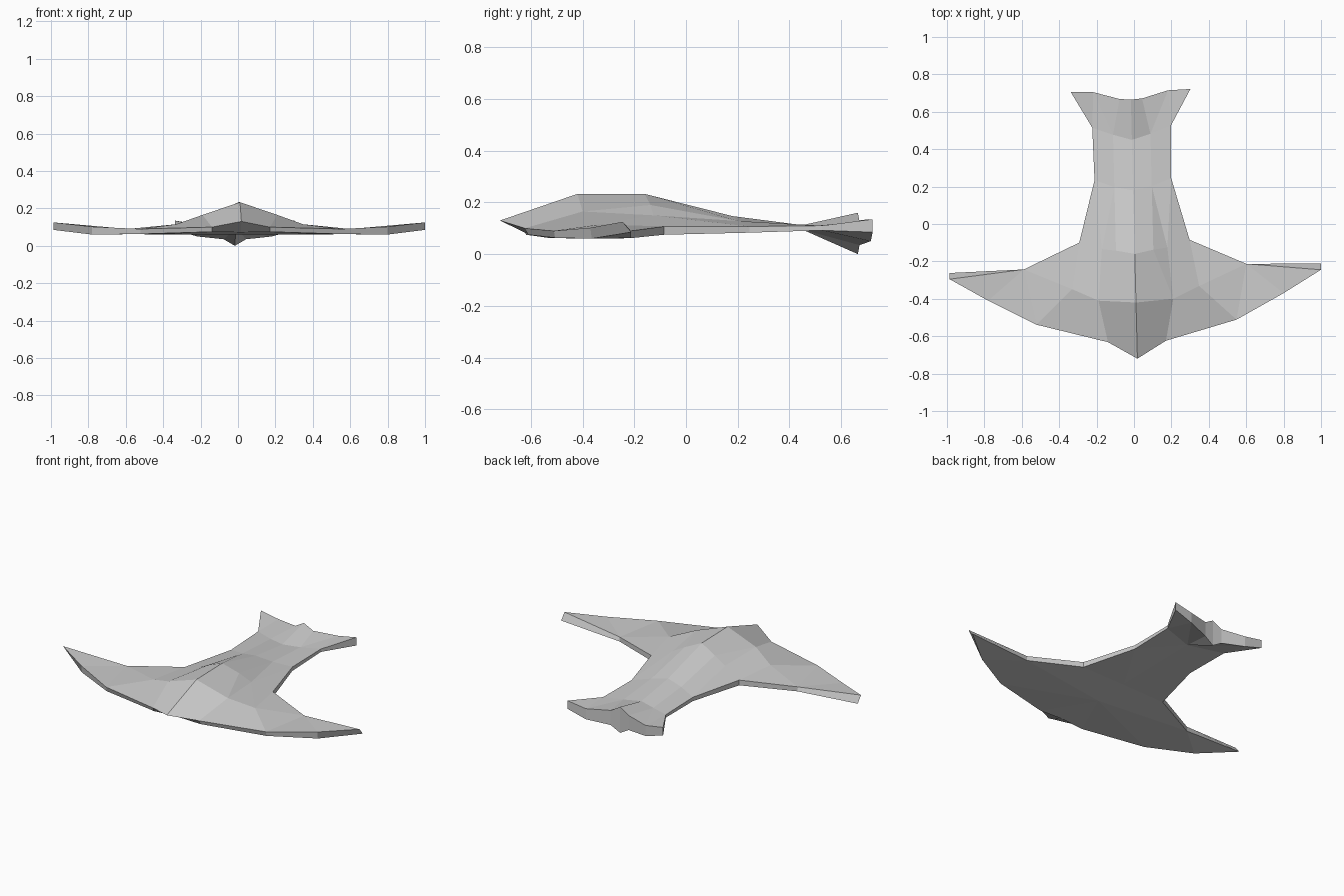
import bpy, math

if "Cube" in bpy.data.objects:
    bpy.data.objects.remove(bpy.data.objects["Cube"])

# Upper skin of one half: ridge, shoulders and rim points
top = dict(
    n=(0, -.72, .13), a=(.155, -.628, .10), b=(.535, -.525, .09), c=(.79, -.39, .102),
    t=(.993, -.27, .125), e=(.595, -.228, .09), f=(.295, -.092, .107),
    g=(.205, .24, .107), h=(.21, .52, .11), i=(.32, .714, .135),
    p0=(0, -.42, .233), p1=(.2, -.405, .165), p2=(.34, -.34, .115),
    q0=(0, -.16, .233), q1=(.10, -.14, .19), q2=(.175, -.13, .15),
    r0=(0, .18, .147), r1=(.1, .2, .128),
    s0=(0, .45, .112), s1=(.1, .48, .108),
    u0=(0, .665, .16), u1=(.06, .67, .125), u2=(.2, .71, .115))

# Flat underside of one half, flaring down at the tail
bottom = dict(
    N=(0, -.60, .072), A=(.155, -.615, .075), B=(.535, -.52, .063), C=(.79, -.385, .06),
    T=(.993, -.237, .085), E=(.595, -.228, .062), F=(.295, -.092, .075),
    G=(.205, .24, .083), H=(.21, .52, .092), I=(.32, .714, .085),
    K=(0, -.3, .06), M=(0, -.09, .075), S=(0, .45, .095),
    U0=(0, .665, 0), U1=(.06, .67, .035), U2=(.2, .71, .05))

top_faces = """n a p1 p0,a b p2 p1,b c e,p2 b e,c t e,p2 e f,p2 f q2,p1 p2 q2,
p0 p1 q1 q0,p1 q2 q1,q0 q1 r1 r0,q1 q2 r1,q2 f g,q2 g r1,r0 r1 s1 s0,
r1 g h s1,s0 s1 u1 u0,s1 u2 u1,s1 h u2,h i u2"""
bottom_faces = """N K A,A K B,B K E,B E C,C E T,K F E,K M F,M G F,M S G,S H G,
S U2 H,H U2 I,S U1 U2,S U0 U1"""

points = {**top, **bottom}
names = list(points)
faces = [[names.index(k) for k in face.split()]
         for face in (top_faces + "," + bottom_faces).split(",")]

# Thin rim wall joining the two skins
rim = "n a b c t e f g h i u2 u1 u0".split()
for k, m in zip(rim, rim[1:]):
    faces.append([names.index(v) for v in (m, k, k.upper(), m.upper())])

mesh = bpy.data.meshes.new("winged_body")
mesh.from_pydata([points[k] for k in names], [], faces)
mesh.update()
body = bpy.data.objects.new("winged_body", mesh)
bpy.context.collection.objects.link(body)

# Other half, and the slight turn of the whole model
mirror = body.modifiers.new("other_half", 'MIRROR')
mirror.use_axis[0] = True
mirror.use_clip = True
body.rotation_euler.z = math.radians(1.45)
